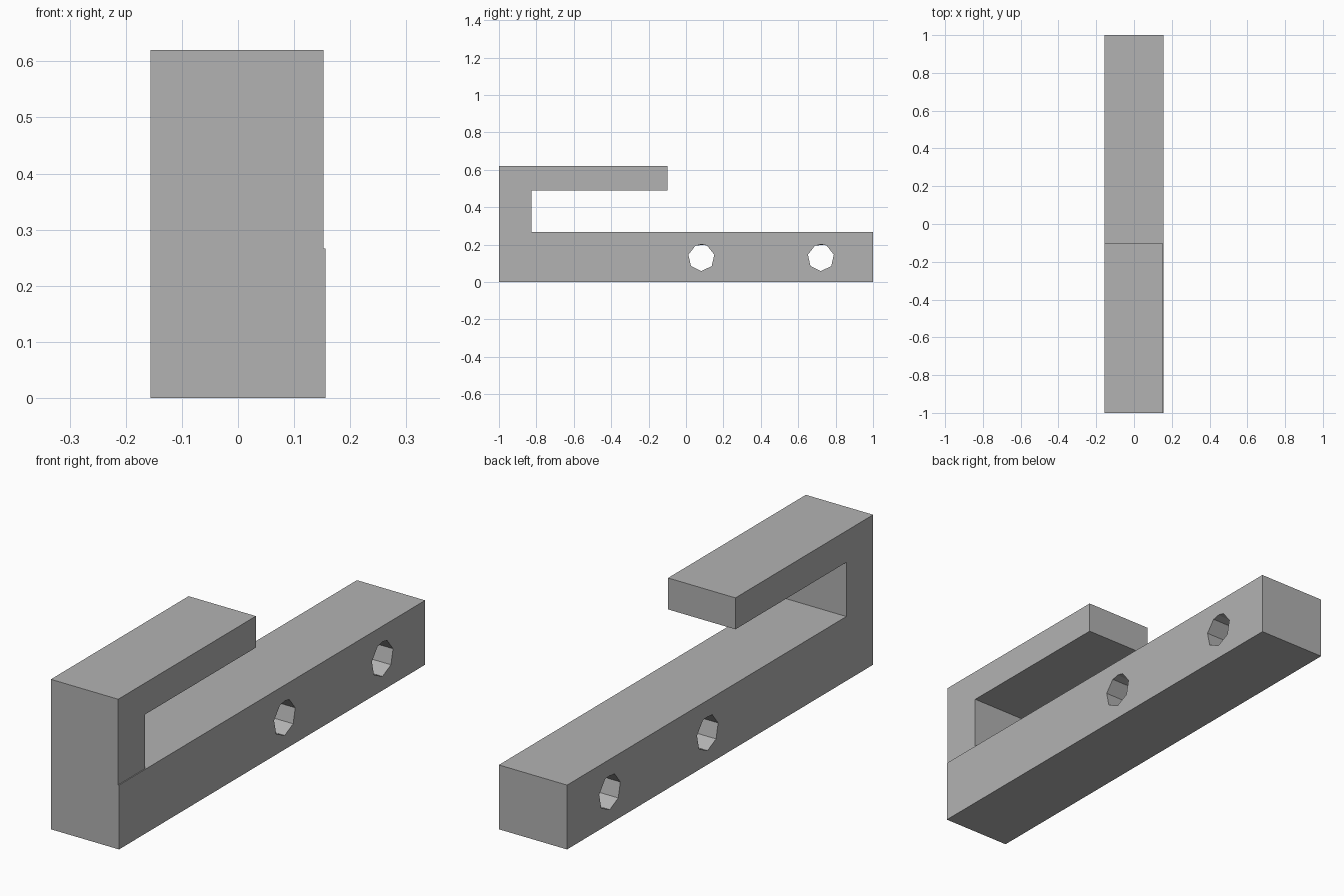
import bpy, bmesh, math
from mathutils import Vector

cube = bpy.data.objects.get("Cube")
if cube:
    bpy.data.objects.remove(cube, do_unlink=True)

GREY = (0.448, 0.448, 0.448, 1)
grey = bpy.data.materials.new("plain grey")
grey.use_nodes = True
grey.diffuse_color = GREY
grey.node_tree.nodes["Principled BSDF"].inputs["Base Color"].default_value = GREY


def prism(name, profile, x0, x1):
    """Extrude a (y, z) profile from x0 to x1."""
    bm = bmesh.new()
    face = bm.faces.new([bm.verts.new((x0, y, z)) for y, z in profile])
    ext = bmesh.ops.extrude_face_region(bm, geom=[face])
    verts = [v for v in ext["geom"] if isinstance(v, bmesh.types.BMVert)]
    bmesh.ops.translate(bm, verts=verts, vec=Vector((x1 - x0, 0, 0)))
    bmesh.ops.recalc_face_normals(bm, faces=bm.faces)
    mesh = bpy.data.meshes.new(name)
    bm.to_mesh(mesh)
    bm.free()
    mesh.materials.append(grey)
    obj = bpy.data.objects.new(name, mesh)
    bpy.context.scene.collection.objects.link(obj)
    return obj


BAR_TOP = 0.266

# Long bar, slightly wider than the hook
bar = prism("base_bar", [(-1, 0), (1, 0), (1, BAR_TOP), (-1, BAR_TOP)], -0.156, 0.156)

# Hook: upright and overhanging arm
prism("hook_arm", [(-1, BAR_TOP), (-0.825, BAR_TOP), (-0.825, 0.49),
                   (-0.1, 0.49), (-0.1, 0.62), (-1, 0.62)], -0.156, 0.152)

# Seven-sided bolt holes with a small peak at the top
angles = [-90 + i * 360 / 7 for i in range(7)]
angles.insert(4, 90)
for i, y in enumerate((0.082, 0.721)):
    ring = [(y + 0.071 * math.cos(math.radians(a)),
             0.13 + 0.072 * math.sin(math.radians(a))) for a in angles]
    cutter = prism(f"hole_cutter_{i + 1}", ring, -0.3, 0.3)
    # The peak fades out towards the far side
    for v in cutter.data.vertices:
        if v.co.x < 0 and v.co.z > 0.2:
            v.co.z -= 0.005
    cutter.hide_render = True
    cutter.hide_set(True)
    mod = bar.modifiers.new(f"bolt_hole_{i + 1}", 'BOOLEAN')
    mod.operation = 'DIFFERENCE'
    mod.solver = 'EXACT'
    mod.object = cutter
